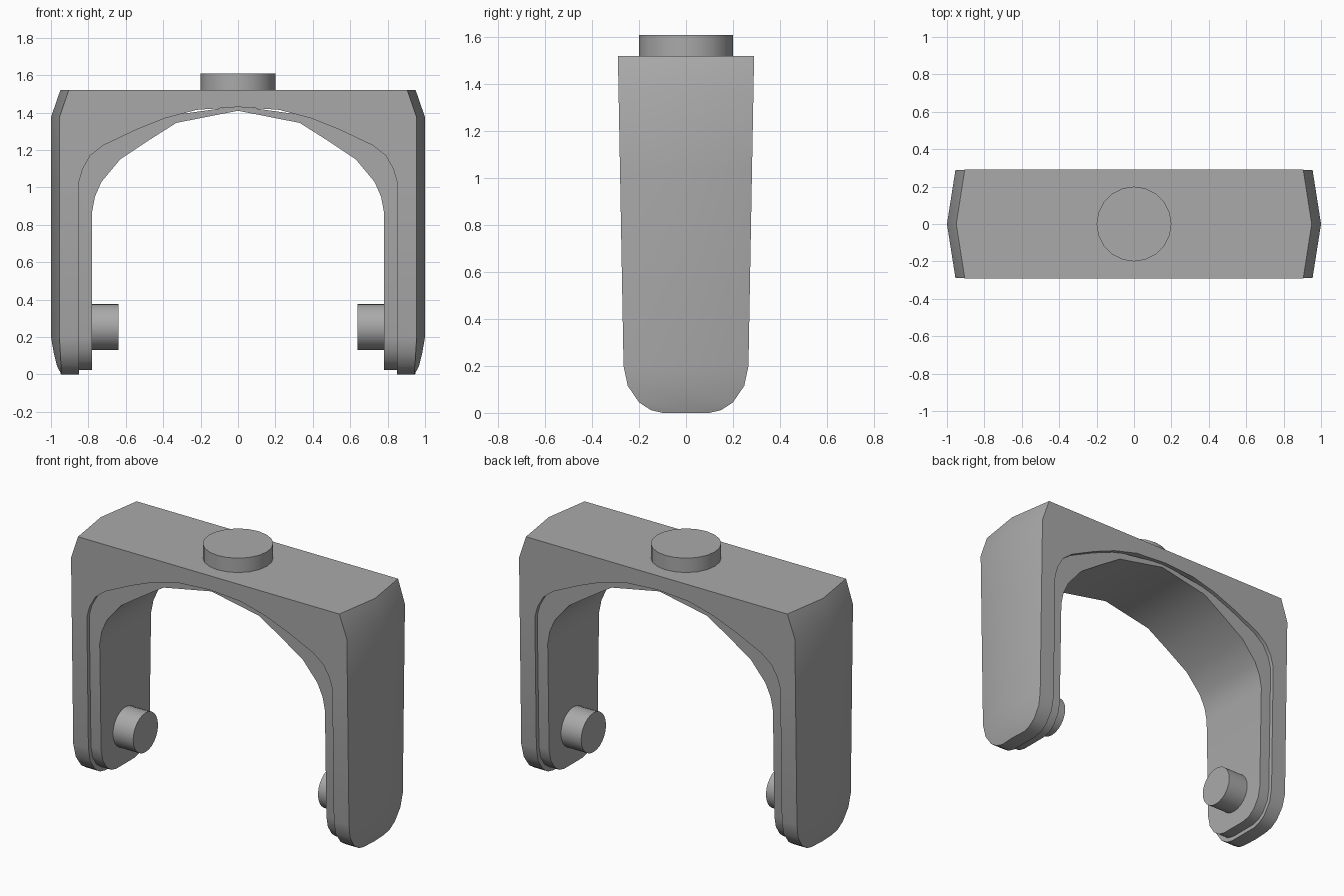
import bpy
import bmesh
import math

cube = bpy.data.objects.get("Cube")
if cube:
    bpy.data.objects.remove(cube, do_unlink=True)

grey = bpy.data.materials.new("plain grey")
grey.use_nodes = True
colour = (0.4, 0.4, 0.4, 1)
grey.diffuse_color = colour
grey.node_tree.nodes["Principled BSDF"].inputs["Base Color"].default_value = colour


def finish(obj):
    obj.data.materials.append(grey)
    bpy.ops.object.select_all(action='DESELECT')
    obj.select_set(True)
    bpy.context.view_layer.objects.active = obj
    bpy.ops.object.shade_smooth_by_angle(angle=math.radians(30))


def half_width(z):
    """The bracket tapers gently toward its feet."""
    return 0.262 + 0.0185 * z


def loft(name, half):
    """Skin cross-sections from the left foot to the centre, mirrored to the right foot."""
    other = [[(-x, y, z) for x, y, z in ring] for ring in reversed(half[:-1])]
    bm = bmesh.new()
    rings = [[bm.verts.new(p) for p in ring] for ring in half + other]
    count = len(rings[0])
    for a, b in zip(rings, rings[1:]):
        for i in range(count):
            j = (i + 1) % count
            bm.faces.new((a[i], a[j], b[j], b[i]))
    bm.faces.new(rings[0])
    bm.faces.new(rings[-1])
    bmesh.ops.recalc_face_normals(bm, faces=bm.faces)
    mesh = bpy.data.meshes.new(name)
    bm.to_mesh(mesh)
    bm.free()
    obj = bpy.data.objects.new(name, mesh)
    bpy.context.collection.objects.link(obj)
    finish(obj)


def cylinder(name, radius, depth, location, sides, along_x=False):
    turn = (0, math.pi / 2, 0) if along_x else (0, 0, 0)
    bpy.ops.mesh.primitive_cylinder_add(vertices=sides, radius=radius, depth=depth,
                                        location=location, rotation=turn)
    obj = bpy.context.object
    obj.name = name
    finish(obj)


# Outer fork: rounded feet as (z, half width, ridge x, edge x)
rings = []
for z, w, ridge, edge in [(0, 0.1, 0.947, 0.942), (0.012, 0.15, 0.95, 0.944),
                          (0.045, 0.2, 0.968, 0.946), (0.115, 0.248, 0.985, 0.95),
                          (0.2, 0.266, 1, 0.955)]:
    rings.append([(0.85, -w, z), (0.85, w, z), (edge, w, z), (ridge, 0, z), (edge, -w, z)])
# Legs and arch as (inner x, inner z, outer x, outer z)
for xi, zi, xo, zo in [(0.85, 1.03, 1, 1.03), (0.83, 1.1, 1, 1.375), (0.79, 1.17, 0.95, 1.52),
                       (0.72, 1.225, 0.85, 1.52), (0.54, 1.31, 0.6, 1.52),
                       (0.39, 1.37, 0.42, 1.52), (0.22, 1.415, 0.22, 1.52), (0, 1.43, 0, 1.52)]:
    wi, wo = half_width(zi), half_width(zo)
    edge = xo - 0.045 if xo > 0.9 else xo
    rings.append([(xi, -wi, zi), (xi, wi, zi), (edge, wo, zo), (xo, 0, zo), (edge, -wo, zo)])
loft("outer_fork", rings)

# Inner liner, set back from the fork's faces
rings = []
for z, w in [(0.025, 0.09), (0.037, 0.14), (0.07, 0.185), (0.13, 0.225), (0.2, 0.24)]:
    rings.append([(0.78, -w, z), (0.78, w, z), (0.855, w, z), (0.855, -w, z)])
for xi, zi, xo, zo in [(0.78, 0.87, 0.855, 1.03), (0.765, 0.95, 0.835, 1.105),
                       (0.73, 1.03, 0.79, 1.175), (0.63, 1.15, 0.72, 1.23),
                       (0.48, 1.25, 0.54, 1.315), (0.33, 1.345, 0.36, 1.385), (0, 1.41, 0, 1.435)]:
    wi, wo = half_width(zi) - 0.024, half_width(zo) - 0.024
    rings.append([(xi, -wi, zi), (xi, wi, zi), (xo, wo, zo), (xo, -wo, zo)])
loft("inner_liner", rings)

# Axle pins at the feet and the round stem on top
for side, sign in (("left", 1), ("right", -1)):
    cylinder(side + "_axle_pin", 0.123, 0.165, (sign * 0.7225, 0, 0.255), 24, True)
cylinder("top_stem", 0.2, 0.11, (0, 0, 1.555), 20)
